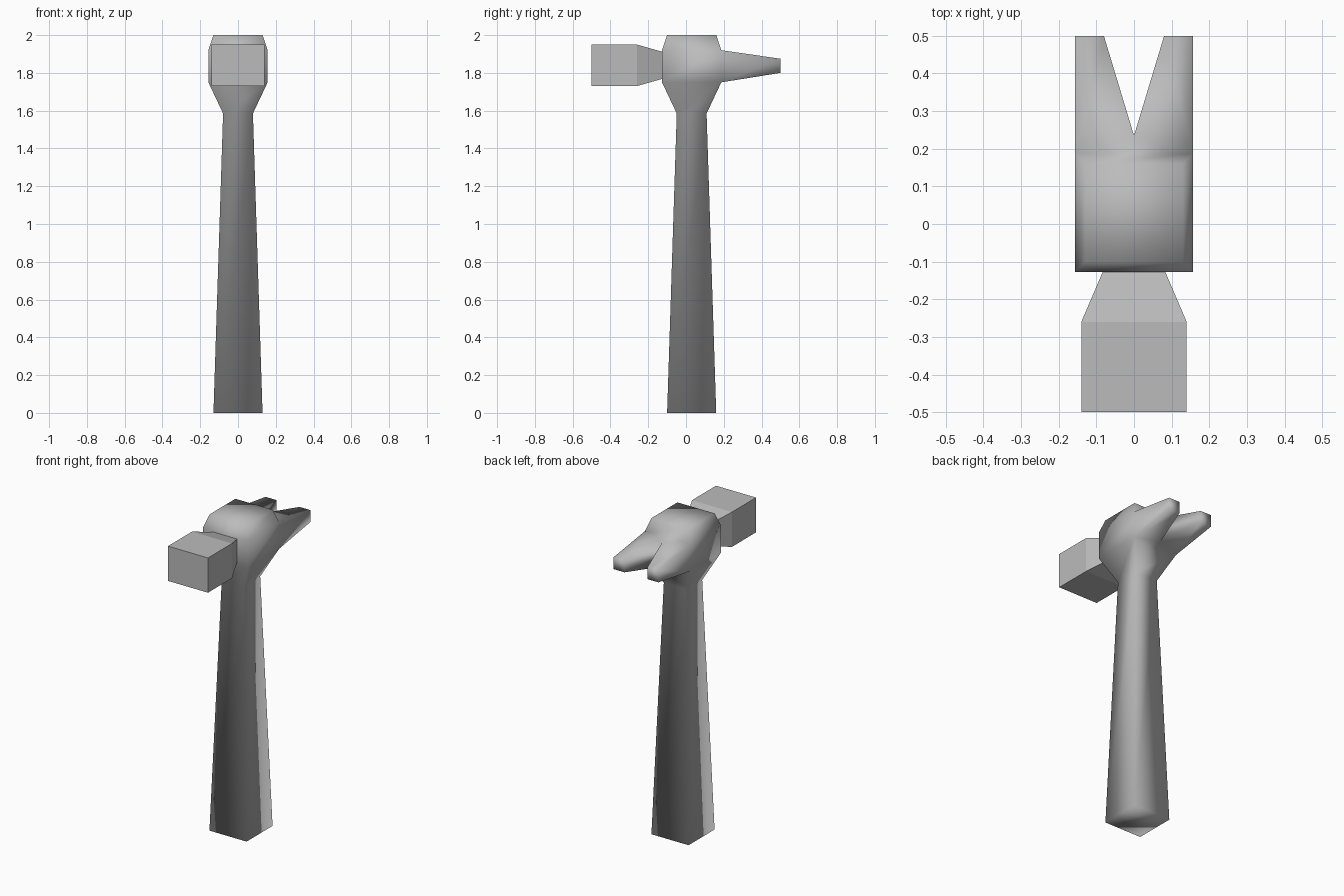
import bpy
import bmesh

if "Cube" in bpy.data.objects:
    bpy.data.objects.remove(bpy.data.objects["Cube"])

steel = bpy.data.materials.new("steel grey")
steel.diffuse_color = (0.5, 0.5, 0.5, 1)
steel.use_nodes = True
steel.node_tree.nodes["Principled BSDF"].inputs["Base Color"].default_value = steel.diffuse_color


def finish(bm, name, smooth):
    bmesh.ops.recalc_face_normals(bm, faces=bm.faces)
    for f in bm.faces:
        f.smooth = smooth
    mesh = bpy.data.meshes.new(name)
    bm.to_mesh(mesh)
    bm.free()
    mesh.materials.append(steel)
    bpy.context.collection.objects.link(bpy.data.objects.new(name, mesh))


def bridge(bm, a, b, skip=()):
    """Join two four-sided rings; returns nothing for skipped sides."""
    for i in range(4):
        if i not in skip:
            j = (i + 1) % 4
            bm.faces.new((a[i], a[j], b[j], b[i]))


# Handle, flared head and split claw: one continuous smooth body
bm = bmesh.new()
CY = 0.03
sections = [(0, 0.13), (1.585, 0.079), (1.75, 0.157), (1.92, 0.157), (2.0, 0.13)]
rings = []
for z, h in sections:
    rings.append([bm.verts.new((x * h, CY + y * h, z))
                  for x, y in ((-1, -1), (1, -1), (1, 1), (-1, 1))])
for k in range(4):
    bridge(bm, rings[k], rings[k + 1], skip=(2,) if k == 2 else ())
bm.faces.new(rings[0])
bm.faces.new(rings[-1])

# Claw: top and bottom skins tapering to two prongs around a V notch
ROOT, NOTCH, TIP = 0.187, 0.235, 0.5
layers = []
for ring, tip_z in ((rings[2], 1.80), (rings[3], 1.875)):
    root_z = ring[2].co.z
    notch_z = root_z + (tip_z - root_z) * (NOTCH - ROOT) / (TIP - ROOT)
    notch = bm.verts.new((0, NOTCH, notch_z))
    prongs = []
    for s, root in ((1, ring[2]), (-1, ring[3])):
        outer = bm.verts.new((s * 0.157, TIP, tip_z))
        inner = bm.verts.new((s * 0.08, TIP, tip_z))
        bm.faces.new((root, outer, inner, notch))
        prongs.append((root, outer, inner, notch))
    bm.faces.new((ring[2], ring[3], notch))
    layers.append(prongs)
for low, high in zip(*layers):
    bridge(bm, low, high, skip=(3,))
finish(bm, "handle_and_claw", True)

# Striking block with tapered neck: flat faces
bm = bmesh.new()
CZ = 1.84
block = []
for y, hx, hz in ((-0.12, 0.08, 0.07), (-0.26, 0.14, 0.11), (-0.5, 0.14, 0.11)):
    block.append([bm.verts.new((x * hx, y, CZ + z * hz))
                  for x, z in ((-1, -1), (1, -1), (1, 1), (-1, 1))])
bridge(bm, block[0], block[1])
bridge(bm, block[1], block[2])
bm.faces.new(block[0])
bm.faces.new(block[2])
finish(bm, "striking_block", False)
